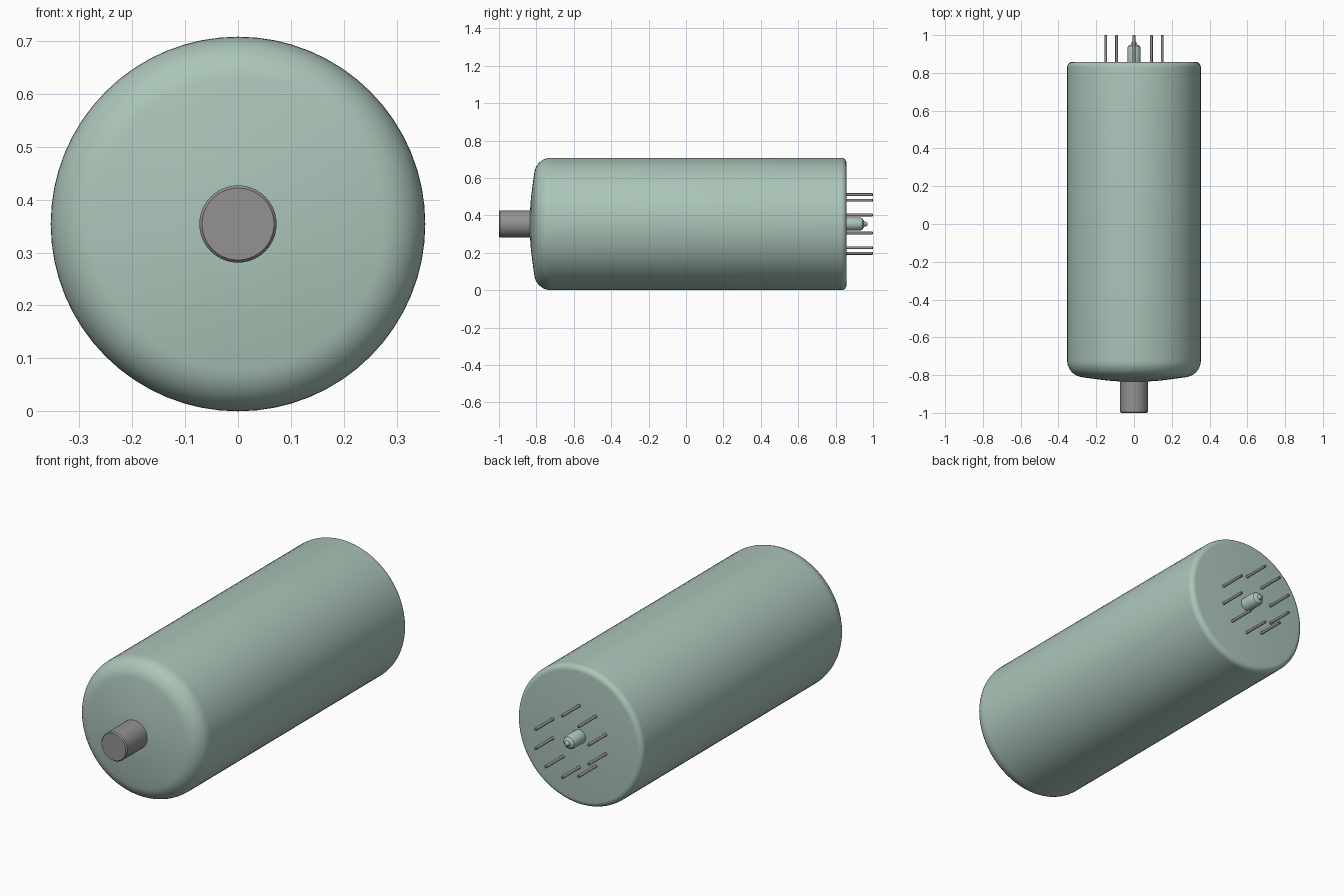
import bpy, bmesh, math
from mathutils import Matrix, Vector

if "Cube" in bpy.data.objects:
    bpy.data.objects.remove(bpy.data.objects["Cube"])

AXIS_Z = 0.354  # height of the tube's long axis


def make_material(name, color):
    mat = bpy.data.materials.new(name)
    mat.use_nodes = True
    mat.diffuse_color = color
    mat.node_tree.nodes["Principled BSDF"].inputs["Base Color"].default_value = color
    return mat


def arc(y, r, radius_y, radius_r, start, end, steps):
    """Points (y, r) along an elliptical corner."""
    angles = [math.radians(start + (end - start) * i / steps) for i in range(steps + 1)]
    return [(y + radius_y * math.cos(a), r + radius_r * math.sin(a)) for a in angles]


def lathe(name, profile, mat, segments, x=0.0, z=0.0):
    """Spin a (y, radius) profile around the y axis."""
    bm = bmesh.new()
    verts = [bm.verts.new((0, y, r)) for y, r in profile]
    edges = [bm.edges.new(pair) for pair in zip(verts, verts[1:])]
    bmesh.ops.spin(bm, geom=verts + edges, cent=(0, 0, 0), axis=(0, 1, 0),
                   angle=math.tau, steps=segments, use_merge=True)
    bmesh.ops.remove_doubles(bm, verts=bm.verts, dist=1e-5)
    bmesh.ops.recalc_face_normals(bm, faces=bm.faces)
    mesh = bpy.data.meshes.new(name)
    bm.to_mesh(mesh)
    bm.free()
    mesh.materials.append(mat)
    obj = bpy.data.objects.new(name, mesh)
    obj.location = (x, 0, AXIS_Z + z)
    bpy.context.collection.objects.link(obj)
    bpy.ops.object.select_all(action="DESELECT")
    obj.select_set(True)
    bpy.context.view_layer.objects.active = obj
    bpy.ops.object.shade_smooth_by_angle(angle=math.radians(35))
    return obj


glass = make_material("pale green glass", (0.41, 0.56, 0.485, 1))
metal = make_material("grey metal", (0.30, 0.285, 0.285, 1))

# Glass envelope: gently domed front, rounded shoulder, flat base with a small fillet
dome = [(-0.835, 0), (-0.834, 0.07), (-0.829, 0.14), (-0.820, 0.21)]
shoulder = arc(-0.722, 0.262, 0.09, 0.092, 172, 90, 10)
base_edge = arc(0.830, 0.326, 0.028, 0.028, 90, 0, 6)
lathe("glass_envelope", dome + shoulder + base_edge + [(0.858, 0)], glass, 64)

# Top cap terminal on the front
lathe("top_cap", [(-0.82, 0), (-0.82, 0.073), (-0.994, 0.073), (-1.0, 0.068), (-1.0, 0)],
      metal, 40)

# Sealed exhaust tip in the middle of the base
lathe("exhaust_tip", [(0.85, 0), (0.85, 0.035), (0.932, 0.035), (0.943, 0.030),
                      (0.953, 0.013), (0.964, 0.012), (0.970, 0.007), (0.971, 0)], glass, 24)

# Nine base pins on a ten-place circle, with one place left empty as the key
for i in range(10):
    if i == 1:
        continue
    angle = math.radians(18 + 36 * i)
    lathe(f"base_pin_{i}", [(0.85, 0), (0.85, 0.0075), (0.997, 0.0075), (1.0, 0.005), (1.0, 0)],
          metal, 12, 0.157 * math.cos(angle), 0.157 * math.sin(angle))
